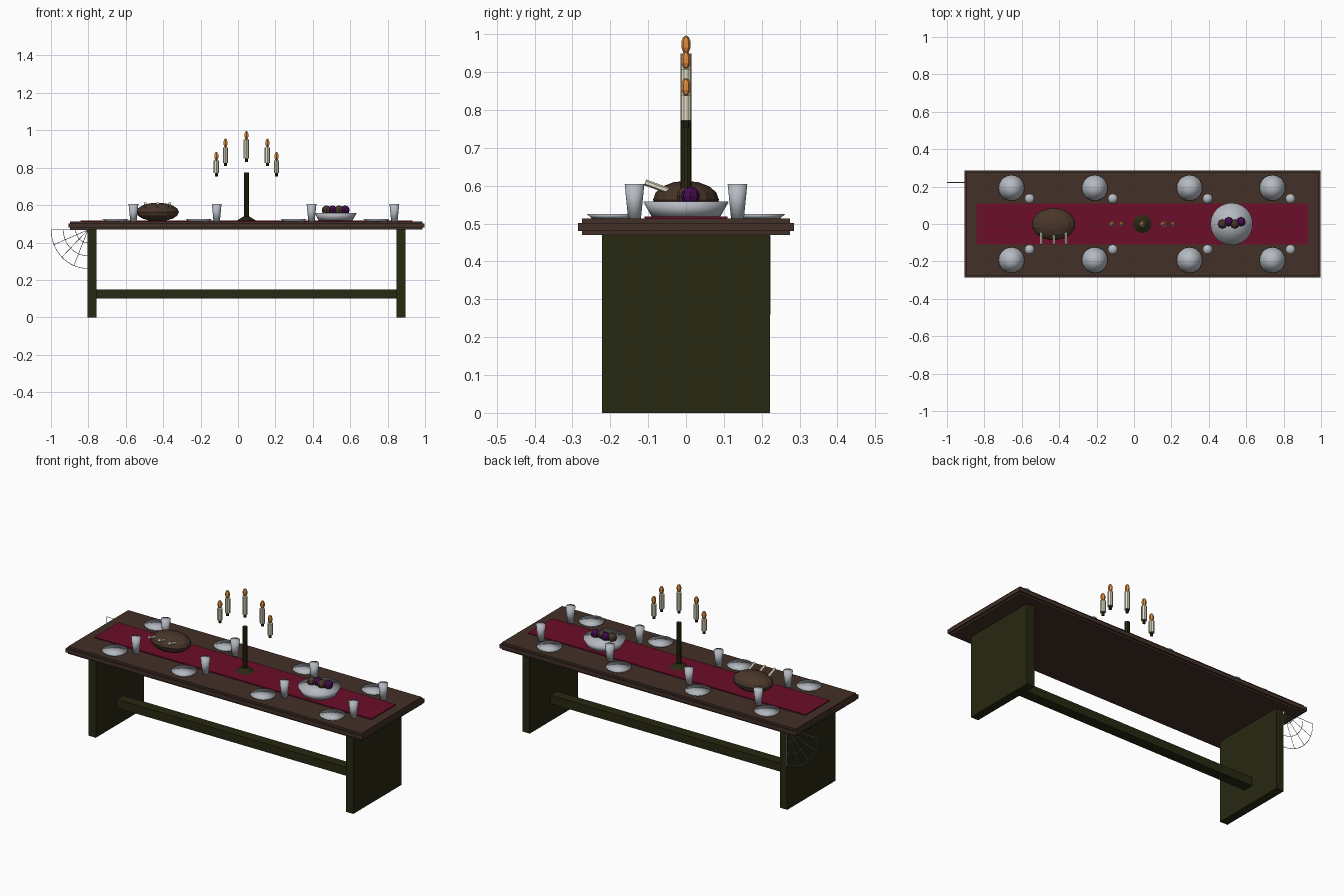
import bpy, bmesh, math
from mathutils import Vector, Matrix

if "Cube" in bpy.data.objects:
    bpy.data.objects.remove(bpy.data.objects["Cube"])


def material(name, rgb):
    lin = [((c / 255 + 0.055) / 1.055) ** 2.4 if c > 10 else c / 255 / 12.92 for c in rgb]
    m = bpy.data.materials.new(name)
    m.diffuse_color = (*lin, 1)
    m.use_nodes = True
    m.node_tree.nodes["Principled BSDF"].inputs["Base Color"].default_value = m.diffuse_color
    return m


WOOD = material("brown_wood", (66, 48, 40))
DARK = material("dark_olive_wood", (40, 40, 18))
RED = material("crimson_cloth", (108, 14, 40))
SILVER = material("pale_silver", (182, 187, 194))
CREAM = material("cream_wax", (232, 225, 202))
FLAME = material("orange_flame", (226, 142, 62))
PURPLE = material("purple_fruit", (66, 12, 78))
ROAST = material("roast_brown", (74, 54, 42))
WEB = material("web_grey", (190, 190, 190))

CX = 0.045      # table centre
TOP = 0.513     # table surface height


def finish(name, bm, mat, smooth=False):
    me = bpy.data.meshes.new(name)
    bmesh.ops.recalc_face_normals(bm, faces=bm.faces)
    bm.to_mesh(me)
    bm.free()
    for p in me.polygons:
        p.use_smooth = smooth
    me.materials.append(mat)
    ob = bpy.data.objects.new(name, me)
    bpy.context.collection.objects.link(ob)
    return ob


def box(name, x, y, z, mat):
    bm = bmesh.new()
    bmesh.ops.create_cube(bm, size=1)
    for v in bm.verts:
        v.co = Vector([(a + b) / 2 + c * (b - a) for (a, b), c in zip((x, y, z), v.co)])
    return finish(name, bm, mat)


def cone(name, x, y, z0, z1, r0, r1, mat, sides=16, smooth=False):
    bm = bmesh.new()
    bmesh.ops.create_cone(bm, cap_ends=True, cap_tris=True, segments=sides,
                          radius1=r0, radius2=r1, depth=z1 - z0,
                          matrix=Matrix.Translation((x, y, (z0 + z1) / 2)))
    return finish(name, bm, mat, smooth)


def ball(name, loc, radii, mat, seg=8, rings=6):
    bm = bmesh.new()
    bmesh.ops.create_uvsphere(bm, u_segments=seg, v_segments=rings, radius=1,
                              matrix=Matrix.Translation(loc) @ Matrix.Diagonal((*radii, 1)))
    return finish(name, bm, mat)


# Table top with a moulding running round its edge
box("table_top", (CX - 0.942, CX + 0.942), (-0.275, 0.275), (0.47, TOP), WOOD)
box("table_edge", (CX - 0.952, CX + 0.952), (-0.285, 0.285), (0.48, 0.502), WOOD)
box("runner", (CX - 0.888, CX + 0.888), (-0.11, 0.11), (TOP, 0.519), RED)

# Board legs and stretcher
for side, s in (("left", -1), ("right", 1)):
    a, b = sorted((CX + s * 0.802, CX + s * 0.85))
    box(side + "_leg_board", (a, b), (-0.222, 0.222), (0, 0.47), DARK)
box("stretcher", (CX - 0.802, CX + 0.802), (-0.03, 0.03), (0.1, 0.149), DARK)

# Place settings
for x in (-0.655, -0.21, 0.297, 0.74):
    for s in (-1, 1):
        cone("plate", x, s * 0.193, TOP, 0.525, 0.055, 0.069, SILVER, 20, True)
        cone("cup", x + 0.096, s * 0.136, TOP, 0.605, 0.017, 0.026, SILVER, 12, True)

# Fruit dish
cone("fruit_dish", 0.522, 0, 0.517, 0.558, 0.09, 0.113, SILVER, 24, True)
for i in range(4):
    ball("fruit", (0.473 + i * 0.033, 0.012 * (i % 2), 0.573), (0.025,) * 3,
         PURPLE if i % 2 else ROAST)

# Roast with three bones
ball("roast", (-0.43, 0, 0.563), (0.117, 0.087, 0.05), ROAST, 14, 8)
for dx in (-0.065, 0, 0.065):
    a, b = Vector((dx - 0.43, -0.045, 0.586)), Vector((dx - 0.43, -0.108, 0.609))
    bm = bmesh.new()
    bmesh.ops.create_cone(bm, cap_ends=True, segments=6, radius1=0.008, radius2=0.008,
                          depth=(b - a).length,
                          matrix=Matrix.Translation((a + b) / 2)
                          @ (b - a).to_track_quat('Z', 'Y').to_matrix().to_4x4())
    finish("bone", bm, CREAM)

# Candelabra: base, stem and five floating candles
cone("candelabra_base", CX, 0, 0.517, 0.539, 0.052, 0.016, DARK, 16)
cone("candelabra_stem", CX, 0, 0.52, 0.774, 0.015, 0.014, DARK, 10)
for dx, z0, z1 in ((0, 0.848, 0.95), (-0.112, 0.826, 0.909), (0.112, 0.826, 0.909),
                   (-0.161, 0.772, 0.838), (0.161, 0.772, 0.838)):
    x = CX + dx
    cone("candle_holder", x, 0, z0 - 0.018, z0, 0.008, 0.008, DARK, 8)
    cone("candle", x, 0, z0, z1, 0.015, 0.015, CREAM, 10)
    ball("flame", (x, 0, z1 + 0.023), (0.013, 0.013, 0.024), FLAME, 6, 5)

# Cobweb hanging between the left leg and the table top
cu = bpy.data.curves.new("cobweb", 'CURVE')
cu.dimensions = '3D'
cu.bevel_depth = 0.0015
cu.bevel_resolution = 0


def web_point(r, t):
    return (-0.802 - r * math.cos(t), 0.222, 0.468 - r * 1.05 * math.sin(t), 1)


def thread(points):
    sp = cu.splines.new('POLY')
    sp.points.add(len(points) - 1)
    for p, co in zip(sp.points, points):
        p.co = co


for i in range(5):
    thread([web_point(r, i * math.pi / 8) for r in (0.0, 0.197)])
for r in (0.066, 0.132, 0.197):
    thread([web_point(r, i * math.pi / 32) for i in range(17)])
cu.materials.append(WEB)
bpy.context.collection.objects.link(bpy.data.objects.new("cobweb", cu))
